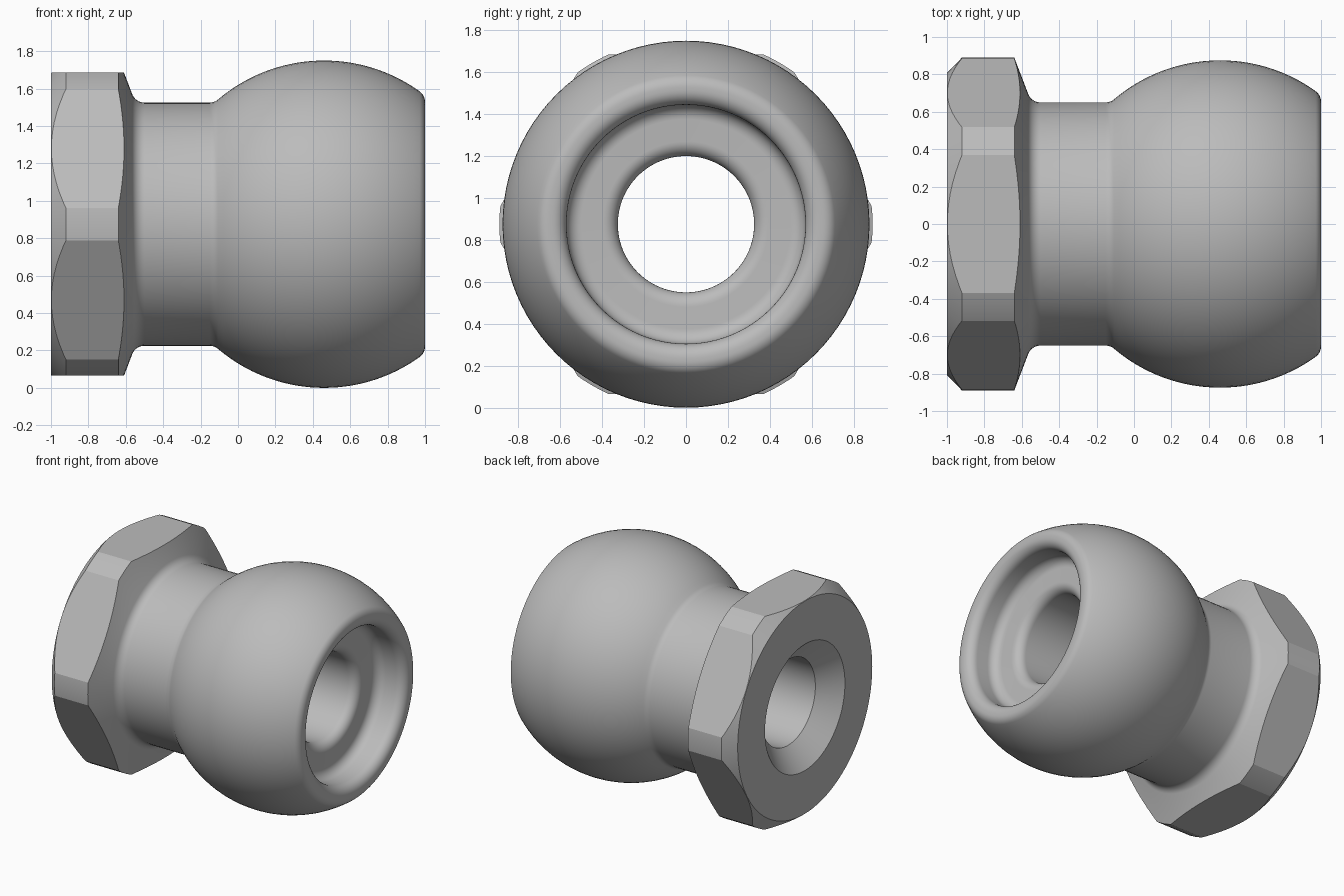
import bpy, bmesh
from math import cos, sin, radians, pi

AXIS_Z = 0.875   # height of the turning axis
BORE = 0.325     # radius of the through hole
FILLET = 0.07    # radius shared by all rounded edges
APOTHEM = 0.81   # half the distance across the hexagon's flats

cube = bpy.data.objects.get("Cube")
if cube:
    bpy.data.objects.remove(cube, do_unlink=True)

steel = bpy.data.materials.new("grey_steel")
steel.use_nodes = True
steel.diffuse_color = (0.5, 0.5, 0.5, 1)
steel.node_tree.nodes["Principled BSDF"].inputs["Base Color"].default_value = (0.5, 0.5, 0.5, 1)


def arc(cx, cr, radius, start, end, steps=8):
    """Points of an arc in the (x, radius) profile plane, angles in degrees."""
    angles = [radians(start + (end - start) * i / steps) for i in range(steps + 1)]
    return [(cx + radius * cos(a), cr + radius * sin(a)) for a in angles]


def lathe(name, profile, segments):
    """Turn a closed (x, radius) profile about the horizontal axis."""
    bm = bmesh.new()
    rings = []
    for i in range(segments):
        a = 2 * pi * i / segments
        rings.append([bm.verts.new((x, r * cos(a), AXIS_Z + r * sin(a))) for x, r in profile])
    count = len(profile)
    for i in range(segments):
        here, there = rings[i], rings[(i + 1) % segments]
        for j in range(count):
            k = (j + 1) % count
            bm.faces.new((here[j], here[k], there[k], there[j]))
    bmesh.ops.recalc_face_normals(bm, faces=bm.faces)
    mesh = bpy.data.meshes.new(name)
    bm.to_mesh(mesh)
    bm.free()
    mesh.materials.append(steel)
    obj = bpy.data.objects.new(name, mesh)
    bpy.context.collection.objects.link(obj)
    return obj


# Chamfered flange with a cone running down to the neck
profile = [(-1, 0.48), (-1, APOTHEM - 0.002), (-0.92, 0.89), (-0.64, 0.89)]
profile += arc(-0.5, 0.72, FILLET, 202, 270)
# Neck blending into the ball
profile += arc(-0.152, 0.72, FILLET, 270, 310.4, 5)
profile += arc(0.46, 0, 0.875, 130.4, 54.3, 32)[1:]
# Rounded lip
profile += arc(0.93, 0.6535, FILLET, 54.3, 0)[1:]
profile += arc(0.93, 0.64, FILLET, 0, -90)
# Recess with a filleted floor and a rounded bore mouth
profile += arc(0.84, 0.5, FILLET, 90, 180)
profile += arc(0.7, BORE + FILLET, FILLET, 0, -90)
# Through bore, ending in a countersink at the flange
profile += [(-0.86, BORE)]
fitting = lathe("ball_fitting", profile, 96)

# Hexagonal ring that trims the flange to six flats
corner = APOTHEM / cos(pi / 6)
cutter = lathe("hexagon_cutter", [(-1.1, corner), (-0.6, corner), (-0.6, 1.6), (-1.1, 1.6)], 6)
cutter.hide_render = True
trim = fitting.modifiers.new("hexagon_flats", "BOOLEAN")
trim.operation = "DIFFERENCE"
trim.solver = "EXACT"
trim.object = cutter

bpy.ops.object.select_all(action="DESELECT")
bpy.context.view_layer.objects.active = fitting
fitting.select_set(True)
bpy.ops.object.modifier_apply(modifier=trim.name)
bpy.data.objects.remove(cutter, do_unlink=True)
bpy.ops.object.shade_smooth_by_angle(angle=radians(22))
